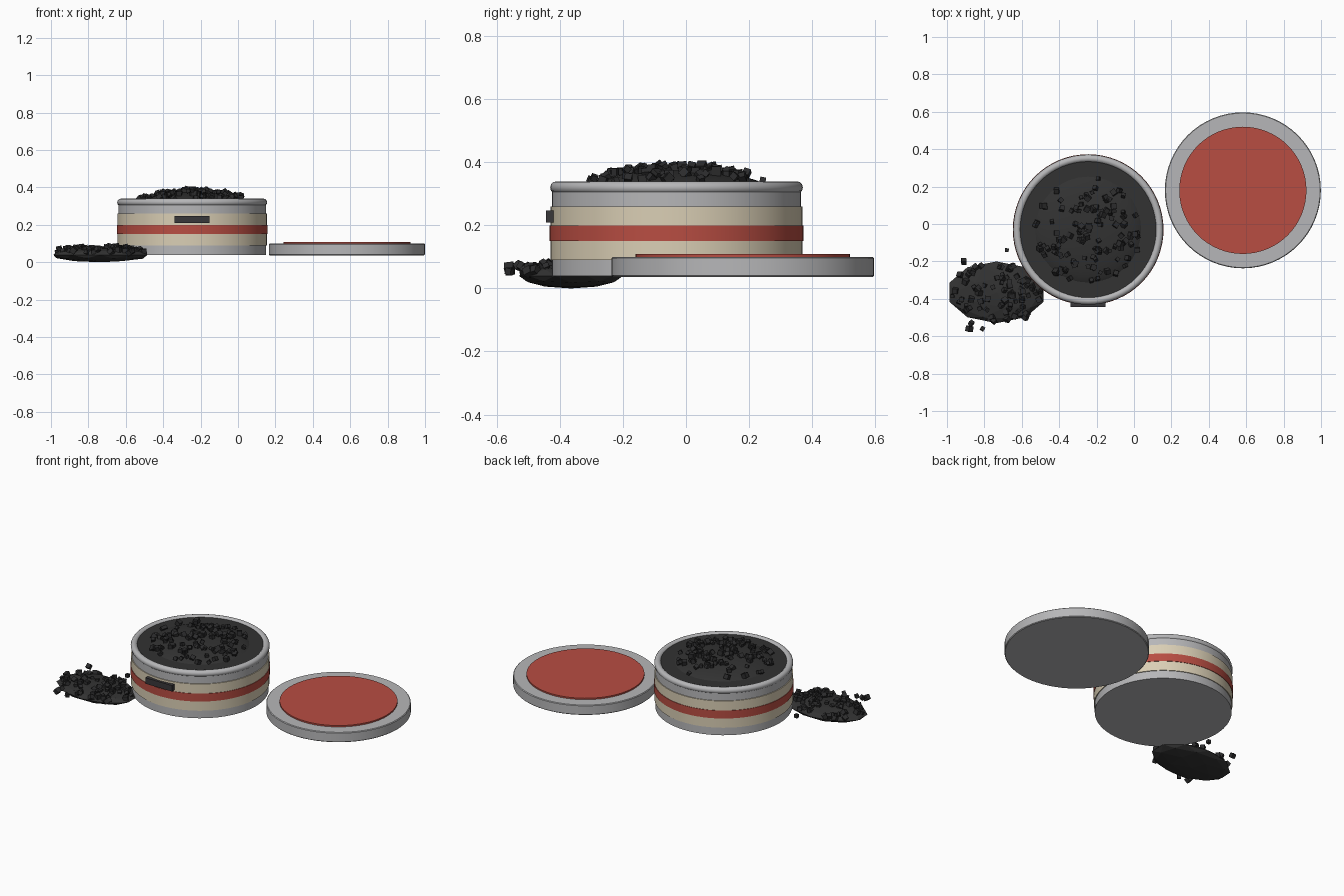
import bpy, bmesh, math, random
from mathutils import Matrix, Vector, Euler

if "Cube" in bpy.data.objects:
    bpy.data.objects.remove(bpy.data.objects["Cube"])
random.seed(7)


def material(name, r, g, b):
    m = bpy.data.materials.new(name)
    m.use_nodes = True
    m.diffuse_color = (r, g, b, 1)
    m.node_tree.nodes["Principled BSDF"].inputs["Base Color"].default_value = (r, g, b, 1)
    return m


steel = material("tin grey", 0.47, 0.47, 0.48)
cream = material("label cream", 0.70, 0.62, 0.46)
red = material("band red", 0.48, 0.075, 0.055)
dark = material("ground dark", 0.032, 0.032, 0.032)
crumb = material("crumb dark", 0.025, 0.025, 0.026)
plate = material("plate charcoal", 0.04, 0.038, 0.042)


def finish(name, bm, mat, smooth=True):
    bmesh.ops.recalc_face_normals(bm, faces=bm.faces)
    me = bpy.data.meshes.new(name)
    bm.to_mesh(me)
    bm.free()
    me.materials.append(mat)
    ob = bpy.data.objects.new(name, me)
    bpy.context.collection.objects.link(ob)
    if smooth:
        bpy.ops.object.select_all(action='DESELECT')
        ob.select_set(True)
        bpy.context.view_layer.objects.active = ob
        bpy.ops.object.shade_smooth_by_angle(angle=math.radians(35))
    return ob


def lathe(name, profile, centre, mat, steps=64):
    """Turn a (radius, height) profile about a vertical axis."""
    bm = bmesh.new()
    verts = [bm.verts.new((r, 0, z)) for r, z in profile]
    edges = [bm.edges.new(pair) for pair in zip(verts, verts[1:])]
    bmesh.ops.spin(bm, geom=verts + edges, cent=(0, 0, 0), axis=(0, 0, 1),
                   angle=math.tau, steps=steps)
    bmesh.ops.remove_doubles(bm, verts=bm.verts, dist=0.0001)
    ob = finish(name, bm, mat)
    ob.location = (*centre, 0)
    return ob


def ring(name, inner, outer, low, high, centre, mat):
    return lathe(name, [(inner, low), (outer, low), (outer, high),
                        (inner, high), (inner, low)], centre, mat)


def crumbs(name, spots):
    """Scatter small tumbled cubes, joined into one mesh."""
    bm = bmesh.new()
    for spot in spots:
        turn = Euler([random.uniform(0, math.tau) for _ in range(3)]).to_matrix().to_4x4()
        bmesh.ops.create_cube(bm, size=random.uniform(0.018, 0.03),
                              matrix=Matrix.Translation(spot) @ turn)
    return finish(name, bm, crumb, smooth=False)


# Tin: hollow body, wrapped label, red band and rolled rim
tin = (-0.245, -0.03)
lathe("tin_body", [(0, 0.04), (0.395, 0.04), (0.395, 0.315), (0.37, 0.315),
                   (0.37, 0.06), (0, 0.06)], tin, steel)
ring("label", 0.39, 0.4, 0.09, 0.26, tin, cream)
ring("label_band", 0.39, 0.403, 0.15, 0.2, tin, red)
rim = [(0.381 + 0.02 * math.cos(a * math.tau / 12), 0.32 + 0.02 * math.sin(a * math.tau / 12))
       for a in range(13)]
lathe("rim", rim, tin, steel)

# Small plate on the front of the label
bm = bmesh.new()
bmesh.ops.create_cube(bm, size=1, matrix=Matrix.Translation((-0.247, -0.433, 0.228))
                      @ Matrix.Diagonal((0.187, 0.024, 0.038, 1)))
finish("front_plate", bm, plate, smooth=False)

# Contents: flat fill with a shallow mound
lathe("fill", [(0, 0.07), (0.368, 0.07), (0.368, 0.33), (0, 0.33)], tin, dark)
mound = [(0.31 * math.cos(a * math.pi / 20), 0.3 + 0.075 * math.sin(a * math.pi / 20))
         for a in range(11)]
lathe("mound", mound, tin, dark, steps=32)

spots = []
for _ in range(115):
    a, r = random.uniform(0, math.tau), 0.285 * math.sqrt(random.random())
    z = 0.303 + 0.075 * math.sqrt(1 - (r / 0.31) ** 2)
    spots.append(Vector((tin[0] + r * math.cos(a), tin[1] + r * math.sin(a),
                         z + random.uniform(0, 0.013))))
crumbs("mound_crumbs", spots)

# Spilled heap beside the tin
heap = Vector((-0.735, -0.365, 0.04))
bm = bmesh.new()
bmesh.ops.create_icosphere(bm, subdivisions=2, radius=1, matrix=Matrix.Translation(heap)
                           @ Matrix.Diagonal((0.265, 0.165, 0.04, 1)))
finish("spilled_heap", bm, dark, smooth=False)

spots = []
for _ in range(75):
    a, r = random.uniform(0, math.tau), 0.93 * math.sqrt(random.random())
    spots.append(heap + Vector((0.265 * r * math.cos(a), 0.165 * r * math.sin(a),
                                0.04 * math.sqrt(1 - r * r) + random.uniform(-0.004, 0.008))))
for x, y in [(-0.68, -0.14), (-0.91, -0.2), (-0.53, -0.22), (-0.87, -0.53),
             (-0.81, -0.56), (-0.75, -0.52), (-0.58, -0.5), (-0.88, -0.56)]:
    spots.append(Vector((x, y, random.uniform(0.05, 0.075))))
crumbs("spilled_crumbs", spots)

# Lid lying beside the tin with a red disc on top
lid = (0.582, 0.18)
lathe("lid", [(0, 0.037), (0.413, 0.037), (0.417, 0.041), (0.417, 0.096),
              (0.413, 0.1), (0, 0.1)], lid, steel)
lathe("lid_disc", [(0, 0.095), (0.34, 0.095), (0.34, 0.109), (0, 0.109)], lid, red)
